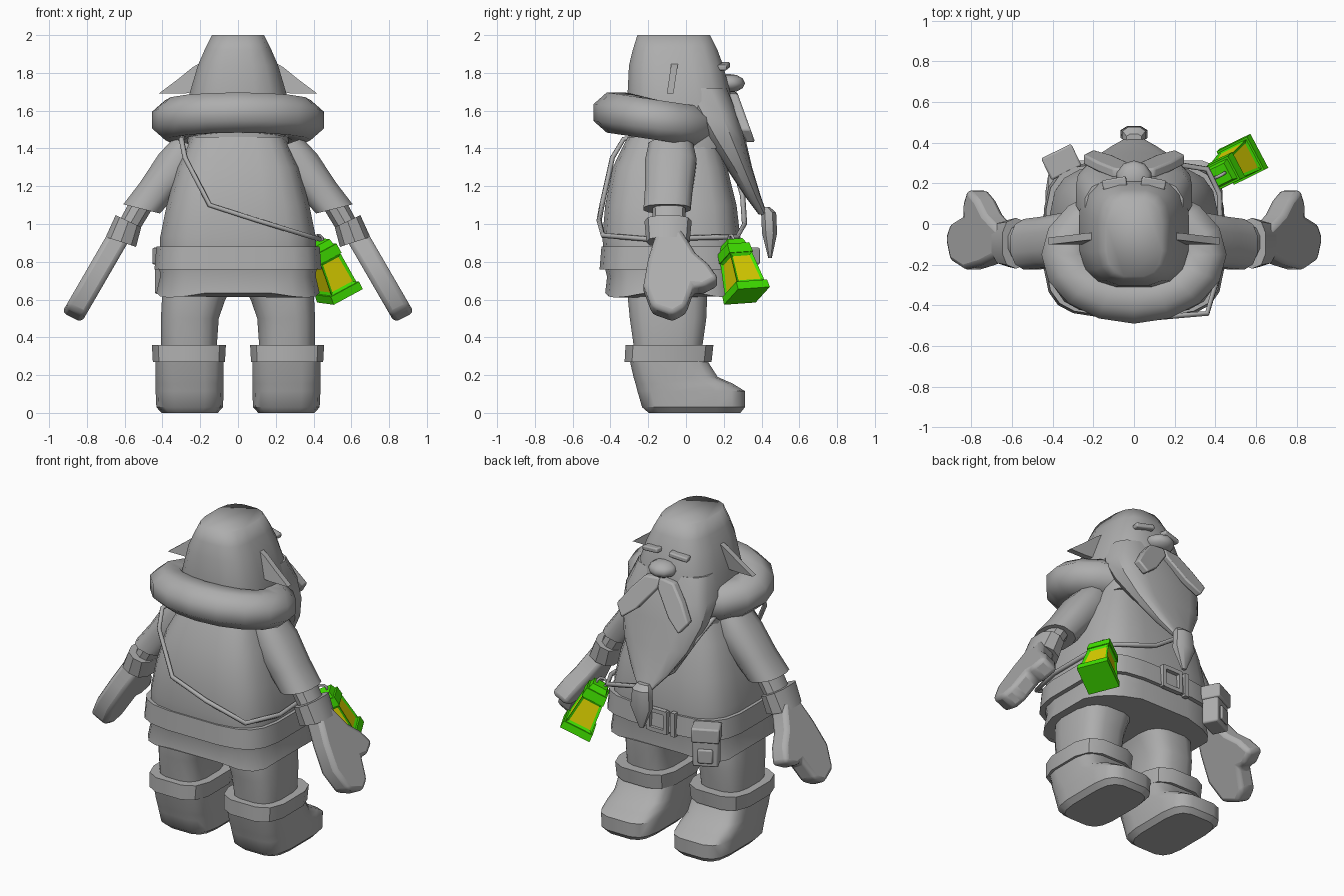
import bpy
import bmesh
from math import sin, cos, pi, radians, copysign
from mathutils import Vector, Matrix

cube = bpy.data.objects.get("Cube")
if cube:
    bpy.data.objects.remove(cube, do_unlink=True)


def material(name, rgb):
    m = bpy.data.materials.new(name)
    m.use_nodes = True
    m.diffuse_color = (*rgb, 1)
    m.node_tree.nodes["Principled BSDF"].inputs["Base Color"].default_value = (*rgb, 1)
    return m


GREY = material("grey", (0.42, 0.42, 0.42))
GREEN = material("green", (0.055, 0.8, 0.0))
YELLOW = material("yellow", (0.75, 0.67, 0.0))


def finish(name, bm, mats=(GREY,), angle=38, bevel=0):
    bmesh.ops.recalc_face_normals(bm, faces=bm.faces)
    me = bpy.data.meshes.new(name)
    bm.to_mesh(me)
    bm.free()
    for m in mats:
        me.materials.append(m)
    me.shade_smooth()
    me.set_sharp_from_angle(angle=radians(angle))
    ob = bpy.data.objects.new(name, me)
    bpy.context.collection.objects.link(ob)
    if bevel:
        mod = ob.modifiers.new("soft_edges", "BEVEL")
        mod.width, mod.segments = bevel, 2
    return ob


def skin(name, rings, side=1, closed=False, **kw):
    """Join rings of points into a surface; the ends are capped unless closed."""
    bm = bmesh.new()
    vs = [[bm.verts.new((p[0] * side, p[1], p[2])) for p in r] for r in rings]
    n = len(vs[0])
    for a, b in zip(vs, vs[1:] + vs[:1] if closed else vs[1:]):
        for i in range(n):
            j = (i + 1) % n
            bm.faces.new((a[i], a[j], b[j], b[i]))
    if not closed:
        bm.faces.new(vs[0])
        bm.faces.new(vs[-1])
    return finish(name, bm, **kw)


def ring(c, rx, ry, n=16, p=0.7, tilt=0):
    """Rounded-square ring; p = 1 is an ellipse, smaller is boxier."""
    rot = Matrix.Rotation(-radians(tilt), 3, "Y")
    pts = []
    for i in range(n):
        a = 2 * pi * (i + 0.5) / n
        x, y = (copysign(abs(f) ** p, f) for f in (cos(a), sin(a)))
        pts.append(Vector(c) + rot @ Vector((rx * x, ry * y, 0)))
    return pts


def stack(name, levels, x=0, side=1, n=16, p=0.7, **kw):
    """Loft of horizontal rings, each level = (z, back y, front y, half width)."""
    return skin(name, [ring((x, (b + f) / 2, z), w, (f - b) / 2, n, p)
                       for z, b, f, w in levels], side, **kw)


def box(name, size, loc, rot=(0, 0, 0), bevel=0):
    bm = bmesh.new()
    bmesh.ops.create_cube(bm, size=1)
    bmesh.ops.scale(bm, vec=size, verts=bm.verts)
    ob = finish(name, bm, bevel=bevel)
    ob.location = loc
    ob.rotation_euler = [radians(a) for a in rot]


# Tunic, skirt with drooping corners, hips and belt
stack("tunic", [(.86, -.44, .29, .415), (.93, -.445, .29, .415), (1.1, -.43, .27, .38),
                (1.3, -.39, .22, .325), (1.46, -.31, .17, .25)], n=20, p=.55)
skirt = stack("skirt", [(.665, -.43, .28, .435), (.72, -.42, .28, .415), (.8, -.44, .29, .42)], n=20, p=.5)
for v in skirt.data.vertices:
    if v.co.z < .7:
        v.co.z -= .5 * abs(v.co.x * (v.co.y + .075))
stack("hips", [(.63, -.22, .03, .06), (.655, -.29, .1, .14), (.7, -.31, .11, .3)], n=12)
stack("belt", [(.76, -.46, .31, .445), (.88, -.45, .30, .435)], n=20, p=.5)
box("belt_loop", (.03, .03, .15), (-.13, .305, .82))
for d in (-.06, .06):
    box("buckle_bar", (.12, .03, .025), (-.02, .31, .82 + d))
    box("buckle_side", (.025, .03, .14), (-.02 + d, .31, .82))

# Pouch with flap on the front corner of the belt
spin = Matrix.Rotation(radians(26), 3, "Z")
for part, size, off in (("pouch", (.15, .1, .24), (0, 0, 0)),
                        ("pouch_flap", (.165, .12, .09), (0, .005, .08)),
                        ("pouch_pocket", (.09, .02, .09), (0, .055, -.05))):
    box(part, size, Vector((-.355, .3, .75)) + spin @ Vector(off), (0, 0, 26), .01)

# Legs, boots, sleeves, cuffs, mittens, ears and face halves on both sides
for side, label in ((1, "left_"), (-1, "right_")):
    skin(label + "leg", [ring((x, y, z), rx, ry, 16, .65) for x, y, z, rx, ry in (
        (.255, -.095, .25, .145, .175), (.26, -.095, .36, .15, .185), (.255, -.095, .5, .155, .205),
        (.235, -.098, .6, .17, .212), (.21, -.1, .68, .19, .21))], side)
    stack(label + "boot_trim", [(.27, -.33, .14, .195), (.36, -.325, .15, .2)], .26, side, n=12, p=.6)
    stack(label + "boot", [(0, -.2, .29, .15), (.03, -.235, .315, .178), (.115, -.26, .315, .182),
                           (.155, -.27, .25, .182), (.19, -.28, .17, .182), (.3, -.305, .1, .182)],
          .256, side, p=.5)
    skin(label + "sleeve", [ring((.25, -.08, 1.42), .1, .12, 12, .8, 20),
                            ring((.31, -.08, 1.33), .12, .14, 12, .8, 20),
                            ring((.42, -.09, 1.19), .105, .13, 12, .8, 18),
                            ring((.51, -.1, 1.08), .103, .128, 12, .8, 14)], side)
    skin(label + "forearm", [ring((.49, -.09, 1.14), .065, .09, 10, .9, 28),
                             ring((.6, -.09, .95), .06, .085, 10, .9, 28)], side)
    skin(label + "cuff", [ring((.58, -.095, 1.015), .078, .125, 10, .8, 25),
                          ring((.62, -.095, .905), .088, .115, 10, .8, 18)], side)
    hand = [(-.15, .96), (-.2, .8), (-.225, .66), (-.18, .54), (-.07, .5), (0, .54), (.04, .65),
            (.09, .645), (.175, .69), (.12, .77), (.05, .83), (-.03, .96)]
    skin(label + "mitten", [[(.622 + .58 * (.95 - z) + t, y, z + t * .5) for y, z in hand]
                            for t in (-.052, .052)], side, bevel=.025)
    ear = [(.17, 1.87), (.24, 1.83), (.32, 1.765), (.42, 1.69), (.3, 1.69), (.18, 1.7)]
    skin(label + "ear", [[(x, y + .15 * (z - 1.7), z) for x, z in ear] for y in (-.1, -.065)], side)
    lip = [(.0, 1.70), (.1, 1.69), (.18, 1.6), (.25, 1.5), (.2, 1.43), (.11, 1.5), (.0, 1.64)]
    skin(label + "moustache", [[(x, .22 + d + .36 * (1.7 - z), z) for x, z in lip]
                               for d in (0, .05)], side, bevel=.01)
    box(label + "brow", (.12, .05, .03), (.095 * side, .2, 1.835), (0, 8 * side, -10 * side), .008)

# Thick fur collar, sloping down to the front
skin("collar", [[((.335 + .13 * cos(v)) * cos(u), -.15 + (.22 + .13 * cos(v)) * sin(u),
                  1.55 - .04 * sin(u) + .115 * sin(v))
                 for v in (2 * pi * (j + .5) / 8 for j in range(8))]
                for u in (2 * pi * i / 16 for i in range(16))], closed=True, angle=50)

# Hat, nose and beard
stack("hat", [(1.4, -.3, .24, .27), (1.65, -.315, .25, .272), (1.84, -.305, .2, .215),
              (1.92, -.285, .17, .18), (2, -.26, .13, .14)], p=.66, angle=85)
nose = bmesh.new()
bmesh.ops.create_uvsphere(nose, u_segments=10, v_segments=6, radius=1)
bmesh.ops.transform(nose, verts=nose.verts,
                    matrix=Matrix.LocRotScale(Vector((0, .225, 1.745)), None, Vector((.09, .088, .05))))
finish("nose", nose, angle=60)
stack("beard", [(1.72, -.08, .225, .245), (1.58, 0, .28, .29), (1.45, .09, .315, .28),
                (1.3, .21, .35, .225), (1.15, .31, .395, .13), (1.05, .385, .43, .045)], n=14, p=.68)
stack("beard_tip", [(1.09, .395, .445, .04), (1.06, .395, .48, .06), (.95, .4, .485, .07),
                    (.82, .435, .455, .015)], n=8, p=.8)


def cord(name, points, depth):
    cu = bpy.data.curves.new(name, "CURVE")
    cu.dimensions = "3D"
    cu.bevel_depth, cu.bevel_resolution = depth, 1
    sp = cu.splines.new("POLY")
    sp.points.add(len(points) - 1)
    for p, co in zip(sp.points, points):
        p.co = (*co, 1)
    sp.use_cyclic_u = True
    cu.materials.append(GREY)
    ob = bpy.data.objects.new(name, cu)
    bpy.context.collection.objects.link(ob)
    return ob


# Shoulder strap
cord("strap", [(-.3, -.33, 1.45), (-.28, -.39, 1.35), (-.15, -.445, 1.1), (.1, -.46, 1.02),
               (.36, -.44, .94), (.43, -.2, .92), (.42, .15, .93), (.36, .27, .93),
               (.1, .31, 1.0), (-.12, .3, 1.15), (-.24, .24, 1.36), (-.27, 0, 1.5)], .014)

# Lantern, tilted outwards from its ring
axis = Vector((-.12, -.085, .3)).normalized()
place = (Matrix.Translation((.484, .283, .759))
         @ Vector((0, 0, 1)).rotation_difference(axis).to_matrix().to_4x4()
         @ Matrix.Rotation(radians(27), 4, "Z"))


def frustum(name, z0, w0, z1, w1, panes=False):
    bm = bmesh.new()
    bmesh.ops.create_cube(bm, size=1)
    for v in bm.verts:
        w, z = (w1, z1) if v.co.z > 0 else (w0, z0)
        v.co = Vector((v.co.x * w, v.co.y * w, z))
    if panes:
        sides = [f for f in bm.faces if abs(f.normal.z) < .5]
        bmesh.ops.inset_individual(bm, faces=sides, thickness=.022, depth=-.008)
        for f in sides:
            f.material_index = 1
    finish(name, bm, (GREEN, YELLOW), angle=20).matrix_world = place


frustum("lantern_base", -.155, .19, -.11, .185)
frustum("lantern_body", -.11, .165, .07, .13, True)
frustum("lantern_lid", .07, .14, .125, .13)
frustum("lantern_cap", .125, .11, .16, .09)
cord("lantern_ring", [(.03 * cos(i * pi / 4), 0, .17 + .03 * sin(i * pi / 4)) for i in range(8)],
     .008).matrix_world = place
